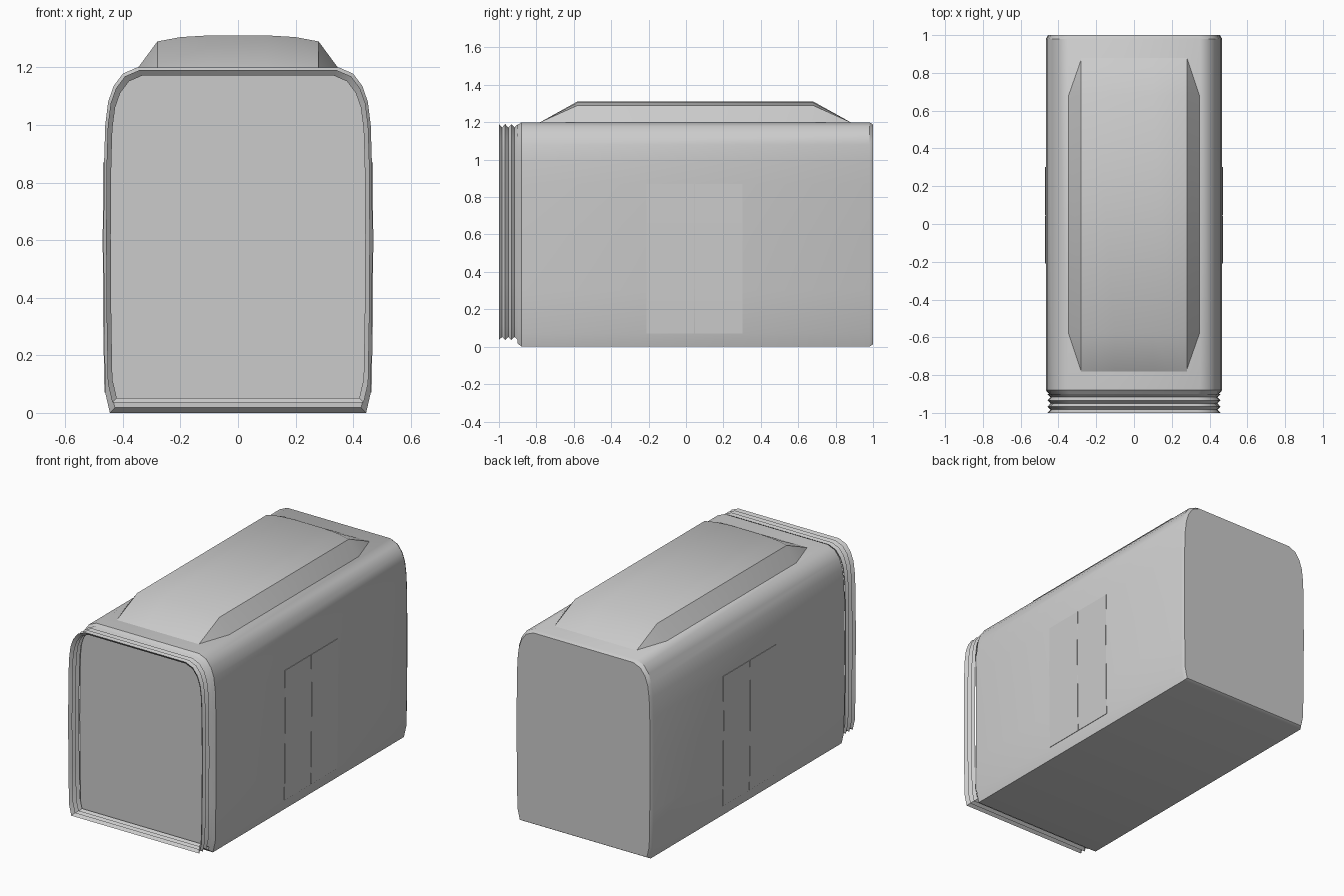
import bpy, bmesh, math

cube = bpy.data.objects.get("Cube")
if cube:
    bpy.data.objects.remove(cube, do_unlink=True)

grey = bpy.data.materials.new("plain_grey")
grey.use_nodes = True
colour = (0.6, 0.6, 0.6, 1)
grey.diffuse_color = colour
grey.node_tree.nodes["Principled BSDF"].inputs["Base Color"].default_value = colour


def loft(name, rings, cap_start=True, cap_end=True, angle=35):
    """Skin matching closed rings of points, with optional end caps."""
    bm = bmesh.new()
    loops = [[bm.verts.new(p) for p in ring] for ring in rings]
    for a, b in zip(loops, loops[1:]):
        for i in range(len(a)):
            j = (i + 1) % len(a)
            bm.faces.new((a[i], a[j], b[j], b[i]))
    if cap_start:
        bm.faces.new(loops[0][::-1])
    if cap_end:
        bm.faces.new(loops[-1])
    bmesh.ops.recalc_face_normals(bm, faces=bm.faces)
    mesh = bpy.data.meshes.new(name)
    bm.to_mesh(mesh)
    bm.free()
    mesh.materials.append(grey)
    obj = bpy.data.objects.new(name, mesh)
    bpy.context.collection.objects.link(obj)
    bpy.ops.object.select_all(action="DESELECT")
    obj.select_set(True)
    bpy.context.view_layer.objects.active = obj
    bpy.ops.object.shade_smooth_by_angle(angle=math.radians(angle))
    return obj


# Half cross-section of the carriage, floor to roof
HALF = [(0.445, 0), (0.461, 0.07), (0.465, 0.3), (0.467, 0.6), (0.465, 0.87),
        (0.461, 1.0), (0.451, 1.08), (0.432, 1.135), (0.4, 1.178), (0.35, 1.2)]
SECTION = HALF + [(-x, z) for x, z in reversed(HALF)]


def section(y, inset, low, high):
    s = 1 - inset / 0.467
    return [(x * s, y, low + (high - low) * z / 1.2) for x, z in SECTION]


# Body with softened ends
loft("carriage_body", [section(-0.9, 0.018, 0.018, 1.185),
                       section(-0.88, 0, 0, 1.2),
                       section(0.98, 0, 0, 1.2),
                       section(1, 0.012, 0.012, 1.188)])

# Open concertina gangway at the front
folds = []
for i in range(7):
    y = -1 + i * 0.1 / 6
    folds.append(section(y, 0.009, 0.036, 1.19) if i % 2 == 0
                 else section(y, 0.025, 0.052, 1.172))
loft("gangway_bellows", folds, False, False, angle=30)

# Roof unit: constant middle, ends ramping down to the roof
ROOF_HALF = [(0.35, 1.195), (0.28, 1.29), (0.2, 1.305), (0.1, 1.311)]
ROOF = ROOF_HALF + [(-x, z) for x, z in reversed(ROOF_HALF)]


def roof_end(y):
    return [(max(-0.28, min(0.28, x)), y, 1.195 if abs(x) > 0.3 else 1.2)
            for x, z in ROOF]


loft("roof_unit", [roof_end(-0.78),
                   [(x, -0.58, z) for x, z in ROOF],
                   [(x, 0.68, z) for x, z in ROOF],
                   roof_end(0.88)], angle=40)

# Double sliding doors on both sides, following the wall curve
WALL = [p for p in HALF if 0.07 <= p[1] <= 0.87]
for side, label in ((1, "left"), (-1, "right")):
    for place, y0, y1 in (("front", -0.21, 0.044), ("rear", 0.048, 0.303)):
        outline = [(x + 0.003, z) for x, z in WALL]
        outline += [(x - 0.004, z) for x, z in reversed(WALL)]
        loft(f"{label}_{place}_door",
             [[(side * x, y, z) for x, z in outline] for y in (y0, y1)])
